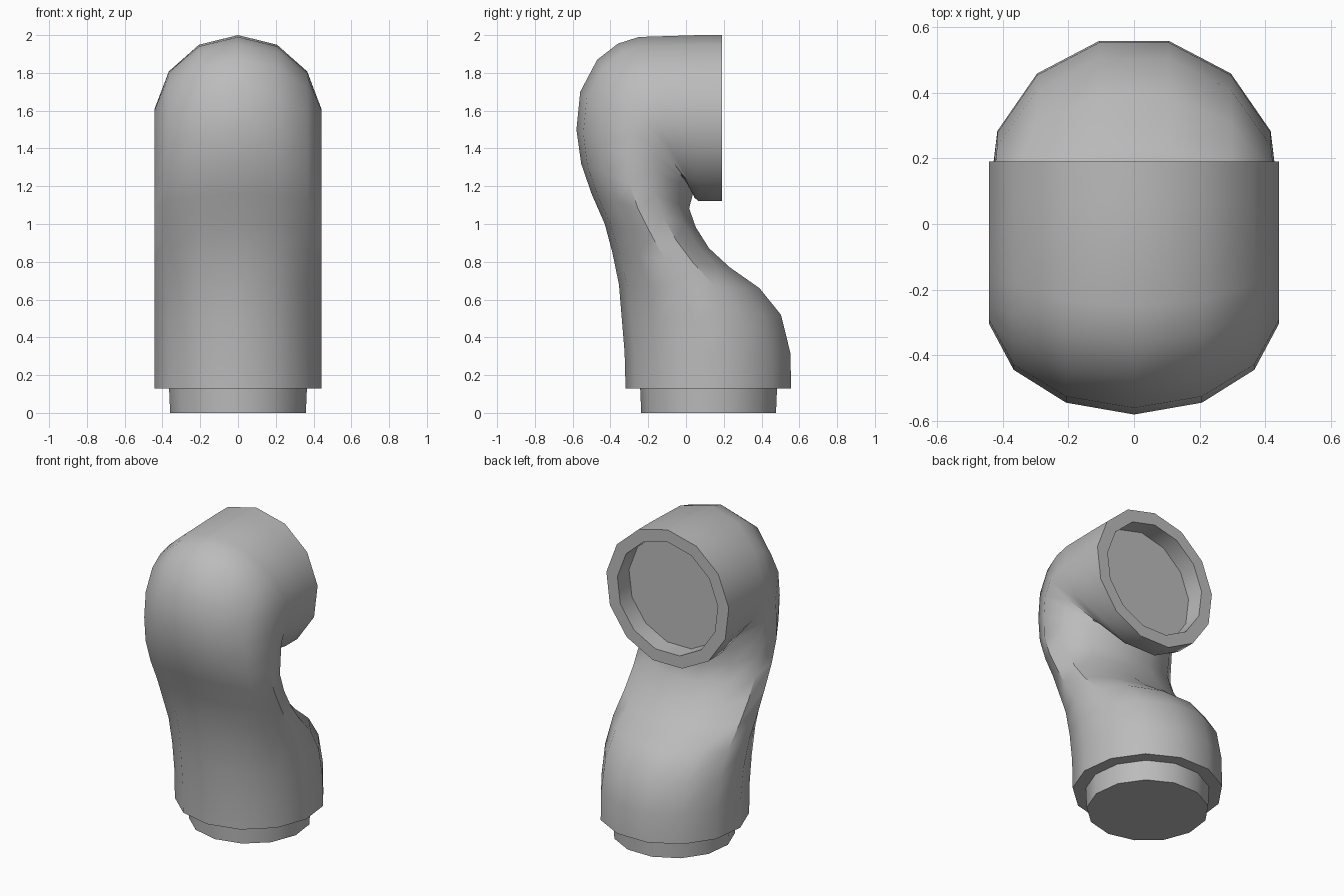
import bpy, bmesh
from math import sin, cos, tau, radians

if "Cube" in bpy.data.objects:
    bpy.data.objects.remove(bpy.data.objects["Cube"])

SIDES = 13
R, R_IN = 0.445, 0.365
BASE_Y, HEAD_Z = 0.125, 1.555

grey = bpy.data.materials.new("plain grey")
grey.use_nodes = True
grey.diffuse_color = (0.5, 0.5, 0.5, 1)
grey.node_tree.nodes["Principled BSDF"].inputs["Base Color"].default_value = (0.5, 0.5, 0.5, 1)


def ring(bm, front, back, half_width):
    """Elliptical loop spanning two (y, z) points of the side profile."""
    cy, cz = (front[0] + back[0]) / 2, (front[1] + back[1]) / 2
    dy, dz = front[0] - cy, front[1] - cz
    return [bm.verts.new((half_width * sin(tau * i / SIDES),
                          cy + dy * cos(tau * i / SIDES),
                          cz + dz * cos(tau * i / SIDES))) for i in range(SIDES)]


def loft(name, sections):
    """Skin a list of loops and close both ends."""
    bm = bmesh.new()
    loops = [ring(bm, *s) for s in sections]
    for a, b in zip(loops, loops[1:]):
        for i in range(SIDES):
            j = (i + 1) % SIDES
            bm.faces.new((a[i], a[j], b[j], b[i]))
    bm.faces.new(loops[0])
    bm.faces.new(loops[-1])
    bmesh.ops.recalc_face_normals(bm, faces=bm.faces)
    mesh = bpy.data.meshes.new(name)
    bm.to_mesh(mesh)
    bm.free()
    mesh.materials.append(grey)
    obj = bpy.data.objects.new(name, mesh)
    bpy.context.collection.objects.link(obj)
    bpy.ops.object.select_all(action='DESELECT')
    obj.select_set(True)
    bpy.context.view_layer.objects.active = obj
    bpy.ops.object.shade_smooth_by_angle(angle=radians(42))
    return obj


def flat(z, r):
    return ((BASE_Y - r, z), (BASE_Y + r, z), r)


def upright(y, r):
    return ((y, HEAD_Z + r), (y, HEAD_Z - r), r)


# Curved body: outer (front/top) and inner (back/under) profile points
bend = [
    ((-.325, .32), (.565, .32)),
    ((-.34, .50), (.515, .52)),
    ((-.355, .68), (.40, .66)),
    ((-.39, .85), (.24, .77)),
    ((-.43, 1.00), (.13, .87)),
    ((-.50, 1.16), (.06, .98)),
    ((-.555, 1.32), (.025, 1.08)),
    ((-.58, 1.50), (.05, 1.17)),
    ((-.56, 1.70), (.05, 1.19)),
    ((-.47, 1.87), (.04, 1.18)),
    ((-.36, 1.955), (.04, 1.15)),
    ((-.25, 1.99), (.05, 1.125)),
]
sections = [flat(.13, R)] + [(f, b, R) for f, b in bend]

# Straight mouth with rim and sunken floor
sections += [upright(.065, R), upright(.19, R), upright(.19, R_IN), upright(.07, R_IN)]
loft("pipe_body", sections)

# Narrow plug under the body
loft("base_plug", [flat(0, R_IN - .003), flat(.14, R_IN + .003)])
